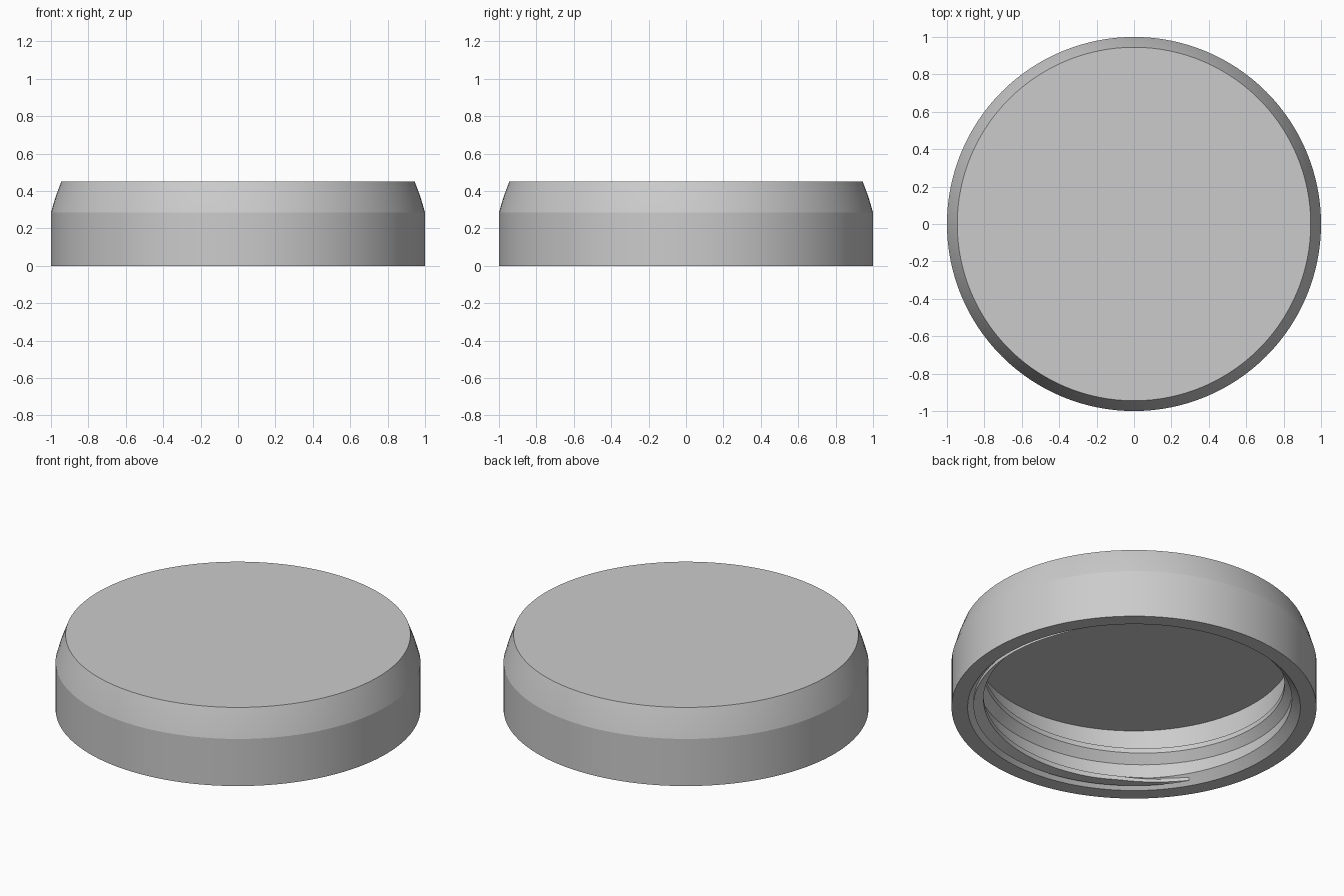
import bpy, bmesh, math

cube = bpy.data.objects.get("Cube")
if cube:
    bpy.data.objects.remove(cube, do_unlink=True)

grey = bpy.data.materials.new("light_grey")
grey.use_nodes = True
colour = (0.6, 0.6, 0.6, 1)
grey.diffuse_color = colour
grey.node_tree.nodes["Principled BSDF"].inputs["Base Color"].default_value = colour

SEGMENTS = 128


def ring(bm, profile, angle):
    """Place a radius/height profile at an angle about the z axis."""
    return [bm.verts.new((r * math.cos(angle), r * math.sin(angle), z)) for r, z in profile]


def finish(bm, name):
    bmesh.ops.recalc_face_normals(bm, faces=bm.faces)
    mesh = bpy.data.meshes.new(name)
    bm.to_mesh(mesh)
    bm.free()
    mesh.materials.append(grey)
    obj = bpy.data.objects.new(name, mesh)
    bpy.context.collection.objects.link(obj)
    bpy.ops.object.select_all(action="DESELECT")
    obj.select_set(True)
    bpy.context.view_layer.objects.active = obj
    bpy.ops.object.shade_smooth_by_angle(angle=math.radians(12))
    return obj


# Hollow lid: ceiling edge, inner wall, mouth chamfer, rim, outer wall, sloped shoulder
profile = [(0.865, 0.35), (0.865, 0.05), (0.912, 0), (1, 0),
           (1, 0.285), (0.975, 0.37), (0.945, 0.45)]
bm = bmesh.new()
rings = [ring(bm, profile, math.tau * i / SEGMENTS) for i in range(SEGMENTS)]
for i, a in enumerate(rings):
    b = rings[(i + 1) % SEGMENTS]
    for j in range(len(profile) - 1):
        bm.faces.new((a[j], b[j], b[j + 1], a[j + 1]))
bm.faces.new([r[0] for r in rings])
bm.faces.new([r[-1] for r in rings])
finish(bm, "lid_shell")

# Internal screw thread: a ridge rising around the inner wall, fading at both ends
PITCH, ROOT, CREST = 0.18, 0.88, 0.825
start, end = math.radians(-150), math.radians(375)
steps = 190
bm = bmesh.new()
rings = []
for i in range(steps + 1):
    t = i / steps
    angle = start + (end - start) * t
    z = 0.065 + PITCH * (angle + math.pi / 4) / math.tau
    fade = min(1, t * 20, (1 - t) * 20)
    crest = ROOT + (CREST - ROOT) * fade
    section = [(ROOT, z - 0.085), (crest, z - 0.015), (crest, z + 0.015), (ROOT, z + 0.045)]
    rings.append(ring(bm, [(r, max(h, 0.012 + 0.004 * k)) for k, (r, h) in enumerate(section)], angle))
for a, b in zip(rings, rings[1:]):
    for j in range(4):
        k = (j + 1) % 4
        bm.faces.new((a[j], b[j], b[k], a[k]))
finish(bm, "inner_thread")
